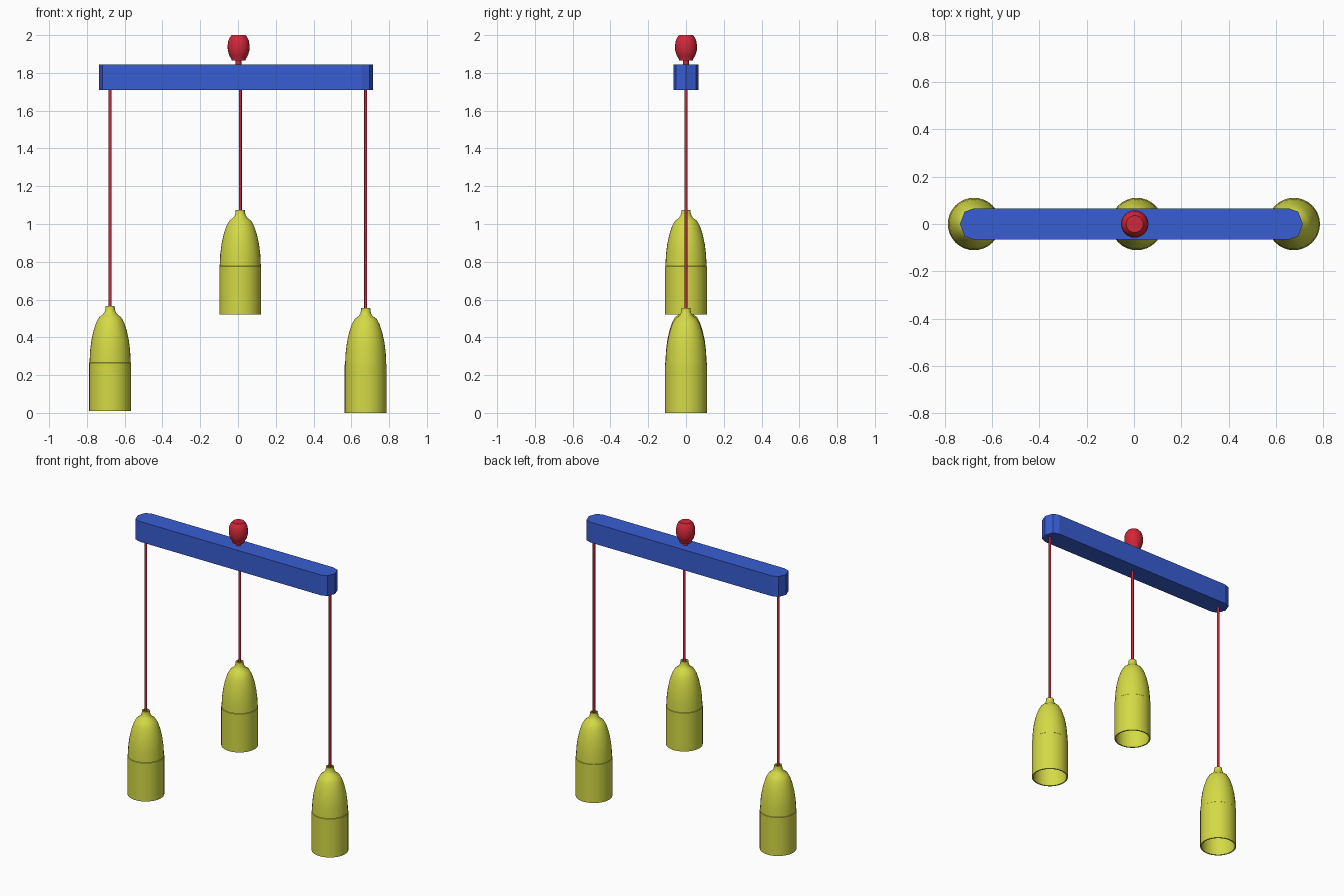
import bpy, bmesh, math

if "Cube" in bpy.data.objects:
    bpy.data.objects.remove(bpy.data.objects["Cube"])


def material(name, color):
    m = bpy.data.materials.new(name)
    m.diffuse_color = (*color, 1)
    m.use_nodes = True
    m.node_tree.nodes["Principled BSDF"].inputs["Base Color"].default_value = m.diffuse_color
    return m


BLUE = material("blue_paint", (0.04, 0.11, 0.65))
RED = material("red_paint", (0.65, 0.02, 0.04))
YELLOW = material("yellow_paint", (0.66, 0.70, 0.06))


def finish(name, bm, mat, loc, angle=None):
    bmesh.ops.remove_doubles(bm, verts=bm.verts, dist=1e-5)
    bmesh.ops.recalc_face_normals(bm, faces=bm.faces)
    me = bpy.data.meshes.new(name)
    bm.to_mesh(me)
    bm.free()
    me.materials.append(mat)
    ob = bpy.data.objects.new(name, me)
    ob.location = loc
    bpy.context.collection.objects.link(ob)
    if angle:
        bpy.ops.object.select_all(action='DESELECT')
        ob.select_set(True)
        bpy.context.view_layer.objects.active = ob
        bpy.ops.object.shade_smooth_by_angle(angle=math.radians(angle))
    return ob


def lathe(name, profile, mat, loc, steps=32, closed=False):
    # Revolve (radius, height) points around the vertical axis
    bm = bmesh.new()
    vs = [bm.verts.new((r, 0, z)) for r, z in profile]
    pairs = list(zip(vs, vs[1:] + vs[:1])) if closed else list(zip(vs, vs[1:]))
    edges = [bm.edges.new(p) for p in pairs]
    bmesh.ops.spin(bm, geom=vs + edges, cent=(0, 0, 0), axis=(0, 0, 1),
                   angle=math.tau, steps=steps, use_duplicate=False)
    return finish(name, bm, mat, loc, 35)


# Ceiling beam with faceted round ends
right = [(0.655, -0.066), (0.695, -0.052), (0.714, 0), (0.695, 0.052), (0.655, 0.066)]
left = [(-x - 0.022, -y) for x, y in right]
bm = bmesh.new()
base = bm.faces.new([bm.verts.new((x, y, 1.71)) for x, y in right + left])
top = bmesh.ops.extrude_face_region(bm, geom=[base], use_keep_orig=True)["geom"]
bmesh.ops.translate(bm, vec=(0, 0, 0.135),
                    verts=[v for v in top if isinstance(v, bmesh.types.BMVert)])
finish("beam", bm, BLUE, (0, 0, 0))

# Ceiling knob: stem, collar and flattened ball
lathe("ceiling_knob", [
    (0, 1.84), (0.015, 1.84), (0.015, 1.865), (0.037, 1.865), (0.039, 1.876),
    (0.050, 1.893), (0.057, 1.918), (0.058, 1.945), (0.055, 1.968),
    (0.047, 1.987), (0.036, 2.0), (0, 2.0)], RED, (0.003, 0, 0), 24)

# Bell-shaped shade: outer wall, then the inner wall offset from it
outer = [(0.111, 0), (0.111, 0.255), (0.109, 0.257), (0.106, 0.32), (0.099, 0.375),
         (0.088, 0.425), (0.074, 0.468), (0.058, 0.497), (0.038, 0.512),
         (0.029, 0.525), (0.025, 0.54), (0.024, 0.555)]
inner = [(r - 0.008, max(z - 0.006, 0)) for r, z in outer[:-1]] + [(0.016, 0.555)]
shade_profile = outer + inner[::-1]

# Three pendants, the middle one hung higher
for side, x, z in (("left", -0.677, 0.01), ("middle", 0.012, 0.52), ("right", 0.676, 0.0)):
    lathe(side + "_shade", shade_profile, YELLOW, (x, 0, z), closed=True)
    lathe(side + "_cord", [(0, z + 0.5), (0.008, z + 0.5), (0.008, 1.72), (0, 1.72)],
          RED, (x, 0, 0), 12)
